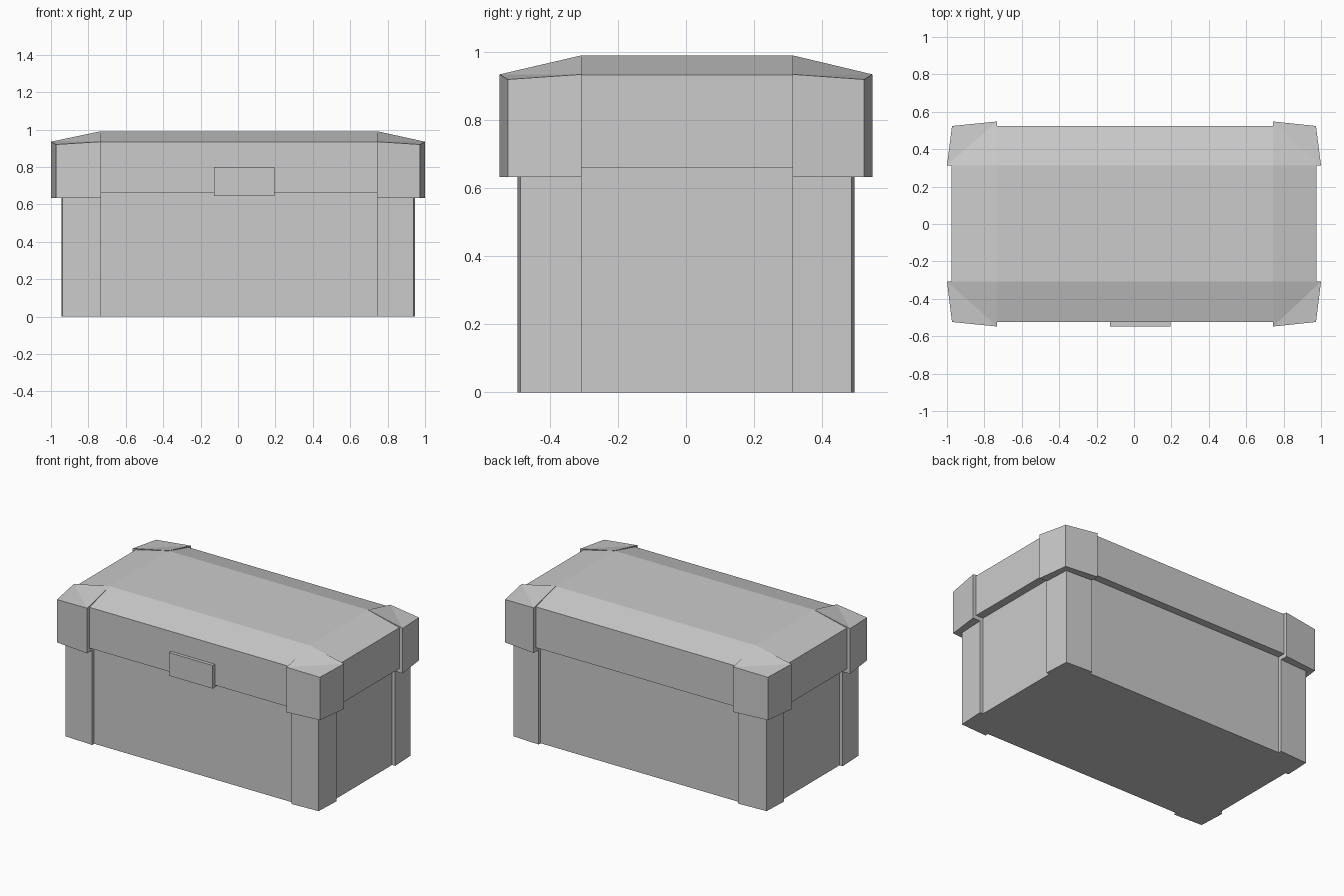
import bpy, bmesh

if "Cube" in bpy.data.objects:
    bpy.data.objects.remove(bpy.data.objects["Cube"])

X = {-1: -0.733, 1: 0.744}   # where the corner pieces begin along x
Y = {-1: -0.307, 1: 0.313}   # where the corner pieces begin along y


def finish(name, bm):
    bmesh.ops.recalc_face_normals(bm, faces=bm.faces)
    me = bpy.data.meshes.new(name)
    bm.to_mesh(me)
    bm.free()
    ob = bpy.data.objects.new(name, me)
    bpy.context.collection.objects.link(ob)
    return ob


def box(name, lo, hi):
    bm = bmesh.new()
    bmesh.ops.create_cube(bm, size=1)
    for v in bm.verts:
        v.co = [l + (c + 0.5) * (h - l) for c, l, h in zip(v.co, lo, hi)]
    return finish(name, bm)


def corner(name, sx, sy, ends, tip, z0, tops):
    """Four-sided corner block; tops = heights at inner, x end, tip, y end."""
    plan = [(X[sx], Y[sy]), (sx * ends[0], Y[sy]),
            (sx * tip[0], sy * tip[1]), (X[sx], sy * ends[1])]
    bm = bmesh.new()
    low = [bm.verts.new((x, y, z0)) for x, y in plan]
    top = [bm.verts.new((x, y, z)) for (x, y), z in zip(plan, tops)]
    bm.faces.new(low)
    for i in range(4):
        j = (i + 1) % 4
        bm.faces.new((low[i], low[j], top[j], top[i]))
    # top folds between its two ends
    bm.faces.new((top[0], top[1], top[3]))
    bm.faces.new((top[1], top[2], top[3]))
    return finish(name, bm)


# chest body
box("chest_body", (-0.922, -0.474, 0), (0.922, 0.474, 0.70))

# lid: 3 x 3 panels with a raised flat centre and sloping borders
xs = [-0.976, X[-1], X[1], 0.976]
ys = [-0.525, Y[-1], Y[1], 0.525]
bm = bmesh.new()
low, top = {}, {}
for i in range(4):
    for j in range(4):
        ex, ey = i in (0, 3), j in (0, 3)
        x, y, z = xs[i], ys[j], 0.99
        if ex and ey:            # corners tuck inside the lid caps
            x, y, z = x * 0.97, y * 0.95, 0.87
        elif ex or ey:
            z = 0.933
        low[i, j] = bm.verts.new((x, y, 0.66))
        top[i, j] = bm.verts.new((x, y, z))
for i in range(3):
    for j in range(3):
        for g in (low, top):
            bm.faces.new((g[i, j], g[i + 1, j], g[i + 1, j + 1], g[i, j + 1]))
for k in range(3):
    for a, b in (((k, 0), (k + 1, 0)), ((k, 3), (k + 1, 3)),
                 ((0, k), (0, k + 1)), ((3, k), (3, k + 1))):
        bm.faces.new((low[a], low[b], top[b], top[a]))
finish("lid", bm)

# corner posts and lid caps
for sx, side in ((-1, "left"), (1, "right")):
    for sy, end in ((-1, "front"), (1, "back")):
        corner(f"post_{end}_{side}", sx, sy, (0.945, 0.496), (0.937, 0.486),
               0, (0.65,) * 4)
        corner(f"lid_cap_{end}_{side}", sx, sy, (1.0, 0.548), (0.973, 0.524),
               0.633, (0.991, 0.935, 0.92, 0.935))

# front latch plate
box("latch", (-0.128, -0.547, 0.645), (0.196, -0.50, 0.80))
